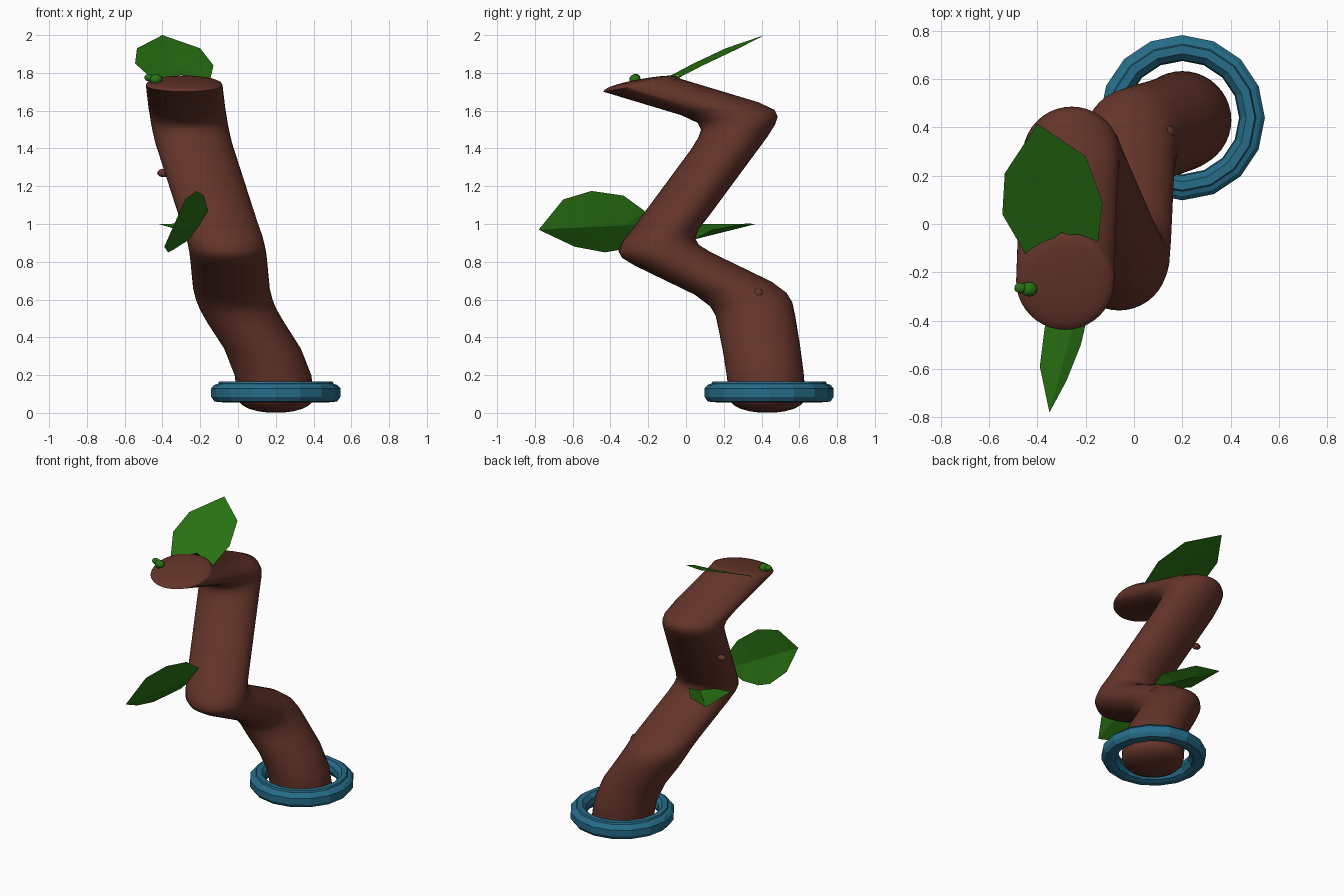
import bpy, bmesh, math
from mathutils import Vector

if "Cube" in bpy.data.objects:
    bpy.data.objects.remove(bpy.data.objects["Cube"])


def material(name, colour):
    m = bpy.data.materials.new(name)
    m.diffuse_color = (*colour, 1)
    m.use_nodes = True
    m.node_tree.nodes["Principled BSDF"].inputs["Base Color"].default_value = m.diffuse_color
    return m


BROWN = material("bark_brown", (0.125, 0.034, 0.022))
GREEN = material("leaf_green", (0.021, 0.165, 0.006))
BLUE = material("ring_blue", (0.019, 0.15, 0.25))


def finish(name, bm, mat, smooth=None):
    bmesh.ops.recalc_face_normals(bm, faces=bm.faces)
    me = bpy.data.meshes.new(name)
    bm.to_mesh(me)
    bm.free()
    me.materials.append(mat)
    ob = bpy.data.objects.new(name, me)
    bpy.context.collection.objects.link(ob)
    if smooth:
        bpy.ops.object.select_all(action='DESELECT')
        ob.select_set(True)
        bpy.context.view_layer.objects.active = ob
        bpy.ops.object.shade_smooth_by_angle(angle=math.radians(smooth))
    return ob


def bridge(bm, a, b):
    for i in range(len(a)):
        j = (i + 1) % len(a)
        bm.faces.new((a[i], a[j], b[j], b[i]))


# Trunk: a round section carried along a zigzag path, with domed ends
R, N, TILT = 0.203, 40, 0.17
path = [
    (0.20, 0.43, 0.09), (0.185, 0.42, 0.20), (0.13, 0.40, 0.34),
    (0.04, 0.375, 0.48), (0.00, 0.36, 0.55), (-0.02, 0.33, 0.60),
    (-0.035, 0.25, 0.66), (-0.05, -0.07, 0.815), (-0.055, -0.135, 0.855),
    (-0.062, -0.155, 0.89), (-0.075, -0.135, 0.94), (-0.10, -0.08, 1.01),
    (-0.235, 0.23, 1.43), (-0.25, 0.27, 1.495), (-0.258, 0.283, 1.535),
    (-0.263, 0.265, 1.57), (-0.27, 0.18, 1.61), (-0.285, -0.235, 1.735),
]
DOME = [(0.97, 0.3), (0.87, 0.55), (0.7, 0.76), (0.45, 0.91), (0.2, 0.98)]
# each station: centre, radius, tilt
stations = [(Vector(path[0]) - Vector((0, 0, 0.09 * h)), R * r, 0.0)
            for r, h in reversed(DOME)]
stations += [(Vector(p), R, TILT * min(1, i / 3)) for i, p in enumerate(path)]
stations += [(Vector(path[-1]) + Vector((0, 0.008 * h, 0.035 * h)), R * r, TILT)
             for r, h in DOME]
bm = bmesh.new()
rings = []
for c, r, tilt in stations:
    ring = []
    for i in range(N):
        a = math.tau * i / N
        s = r * math.sin(a)
        ring.append(bm.verts.new(c + Vector((r * math.cos(a), s, s * tilt))))
    rings.append(ring)
for a, b in zip(rings, rings[1:]):
    bridge(bm, a, b)
bm.faces.new(rings[0])
bm.faces.new(rings[-1])
finish("trunk", bm, BROWN, 60)

# Ring around the foot: faceted lathe
profile = [(0.342, 0.085), (0.342, 0.13), (0.325, 0.148), (0.305, 0.155),
           (0.30, 0.167), (0.265, 0.167), (0.24, 0.14), (0.235, 0.10),
           (0.255, 0.065), (0.28, 0.056), (0.325, 0.06)]
bm = bmesh.new()
loops = []
for i in range(16):
    a = math.tau * i / 16
    loops.append([bm.verts.new((0.2 + r * math.cos(a), 0.44 + r * math.sin(a), z))
                  for r, z in profile])
for i in range(16):
    bridge(bm, loops[i], loops[(i + 1) % 16])
finish("foot_ring", bm, BLUE)


# Leaves: two halves folded along a midrib from base to tip
def leaf(name, base, tip, left, right):
    bm = bmesh.new()
    b, t = bm.verts.new(base), bm.verts.new(tip)
    n = len(left) + 1
    rib = [bm.verts.new(Vector(base).lerp(Vector(tip), k / n)) for k in range(1, n)]
    mid = [b, *rib, t]
    for side in (left, right):
        edge = [b, *[bm.verts.new(p) for p in side], t]
        for k in range(n):
            corners = dict.fromkeys((mid[k], mid[k + 1], edge[k + 1], edge[k]))
            bm.faces.new(list(corners))
    finish(name, bm, GREEN)


leaf("top_leaf", (-0.30, -0.035, 1.79), (-0.40, 0.415, 2.0),
     [(-0.44, -0.14, 1.755), (-0.545, 0.04, 1.85), (-0.535, 0.21, 1.93)],
     [(-0.15, -0.085, 1.75), (-0.13, 0.09, 1.84), (-0.20, 0.28, 1.93)])
leaf("front_leaf", (-0.19, -0.20, 1.0), (-0.35, -0.78, 0.97),
     [(-0.16, -0.22, 1.07), (-0.18, -0.33, 1.15), (-0.22, -0.50, 1.175),
      (-0.28, -0.65, 1.13)],
     [(-0.27, -0.26, 0.91), (-0.34, -0.34, 0.865), (-0.37, -0.43, 0.85),
      (-0.39, -0.59, 0.88)])
leaf("back_leaf", (-0.13, 0.03, 0.915), (-0.42, 0.37, 1.0),
     [(-0.12, 0.14, 0.97), (-0.26, 0.32, 1.003)],
     [(-0.25, 0.03, 0.96), (-0.415, 0.08, 1.0)])


# Small knots on the bark and a bud near the top
def blob(name, centre, size, mat):
    bm = bmesh.new()
    bmesh.ops.create_uvsphere(bm, u_segments=12, v_segments=8, radius=1)
    for v in bm.verts:
        v.co = Vector(centre) + Vector([a * s for a, s in zip(v.co, size)])
    finish(name, bm, mat, 60)


blob("left_knot", (-0.395, 0.16, 1.27), (0.033, 0.022, 0.022), BROWN)
blob("right_knot", (0.14, 0.38, 0.63), (0.03, 0.03, 0.03), BROWN)
blob("bud", (-0.435, -0.27, 1.765), (0.035, 0.03, 0.028), GREEN)
blob("bud_tip", (-0.47, -0.265, 1.775), (0.026, 0.022, 0.02), GREEN)
